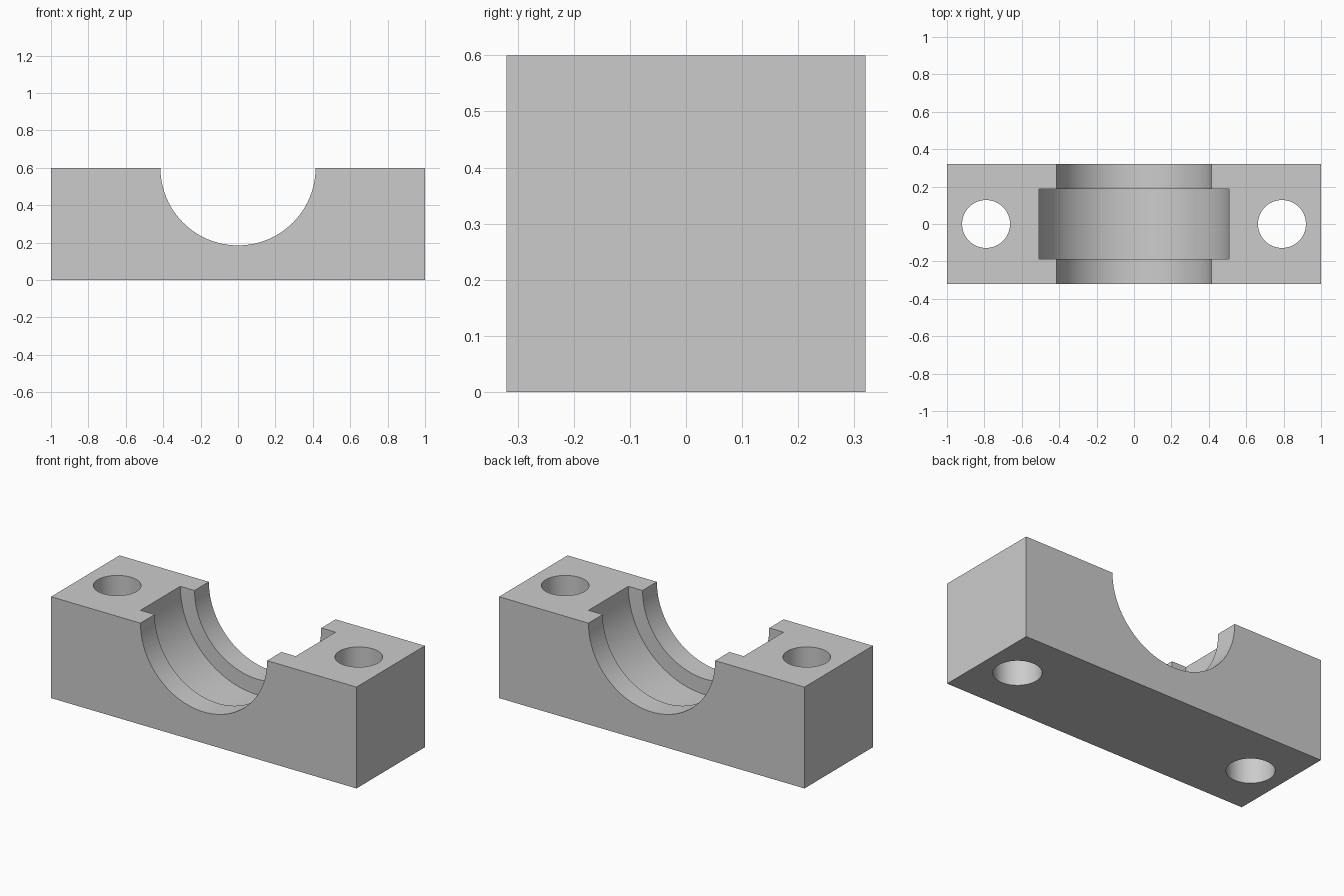
import bpy
import math

cube = bpy.data.objects.get("Cube")
if cube:
    bpy.data.objects.remove(cube, do_unlink=True)

LENGTH, DEPTH, HEIGHT = 2.0, 0.64, 0.6
BORE_RADIUS, GROOVE_RADIUS, GROOVE_WIDTH = 0.415, 0.508, 0.372
HOLE_RADIUS, HOLE_X = 0.128, 0.791

# Plain grey metal
grey = bpy.data.materials.new("grey metal")
grey.use_nodes = True
colour = (0.6, 0.6, 0.6, 1)
grey.diffuse_color = colour
grey.node_tree.nodes["Principled BSDF"].inputs["Base Color"].default_value = colour


def cylinder_cutter(name, radius, length, location, along_y=False):
    bpy.ops.mesh.primitive_cylinder_add(
        vertices=96, radius=radius, depth=length, location=location,
        rotation=(math.pi / 2 if along_y else 0, 0, 0))
    cutter = bpy.context.object
    cutter.name = name
    cutter.data.materials.append(grey)
    return cutter


# Rectangular block
bpy.ops.mesh.primitive_cube_add(size=1, location=(0, 0, HEIGHT / 2))
block = bpy.context.object
block.name = "bearing_block"
block.scale = (LENGTH, DEPTH, HEIGHT)
bpy.ops.object.transform_apply(location=True, rotation=False, scale=True)
block.data.materials.append(grey)

# Half-round bore, wider bearing groove and two bolt holes
cutters = [
    cylinder_cutter("bore_cutter", BORE_RADIUS, DEPTH * 2, (0, 0, HEIGHT), True),
    cylinder_cutter("groove_cutter", GROOVE_RADIUS, GROOVE_WIDTH, (0, 0, HEIGHT), True),
]
for side, sign in (("left", 1), ("right", -1)):
    cutters.append(cylinder_cutter(side + "_bolt_hole_cutter", HOLE_RADIUS,
                                   HEIGHT * 2, (sign * HOLE_X, 0, HEIGHT / 2)))

bpy.ops.object.select_all(action="DESELECT")
block.select_set(True)
bpy.context.view_layer.objects.active = block
for cutter in cutters:
    cut = block.modifiers.new(cutter.name, "BOOLEAN")
    cut.operation = "DIFFERENCE"
    cut.solver = "EXACT"
    cut.object = cutter
    bpy.ops.object.modifier_apply(modifier=cut.name)
    bpy.data.objects.remove(cutter, do_unlink=True)

# Smooth bore walls with crisp edges
bpy.ops.object.shade_smooth_by_angle(angle=math.radians(30))
